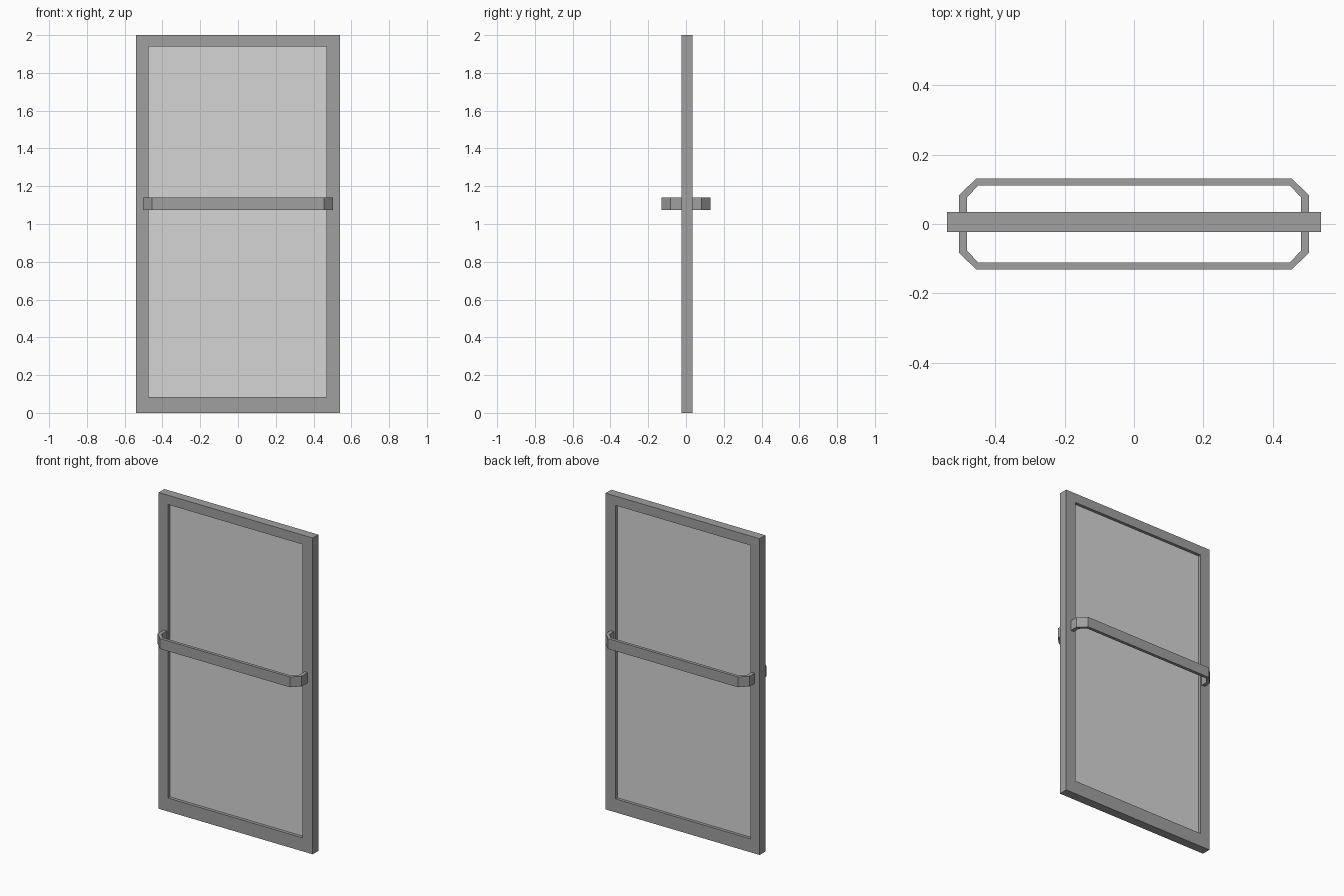
import bpy, bmesh
from mathutils import Vector

if "Cube" in bpy.data.objects:
    bpy.data.objects.remove(bpy.data.objects["Cube"])


def material(name, value):
    m = bpy.data.materials.new(name)
    m.diffuse_color = (value, value, value, 1)
    m.use_nodes = True
    m.node_tree.nodes["Principled BSDF"].inputs["Base Color"].default_value = m.diffuse_color
    return m


frame_grey = material("frame grey", 0.35)
panel_grey = material("panel light grey", 0.665)


def band(name, outer, inner, push, mat, closed):
    """Solid strip between two matching outlines, extruded along push."""
    bm = bmesh.new()
    a = [bm.verts.new(p) for p in outer]
    b = [bm.verts.new(p) for p in inner]
    n = len(a)
    for i in range(n if closed else n - 1):
        j = (i + 1) % n
        bm.faces.new((a[i], a[j], b[j], b[i]))
    new = bmesh.ops.extrude_face_region(bm, geom=bm.faces[:])["geom"]
    verts = [g for g in new if isinstance(g, bmesh.types.BMVert)]
    bmesh.ops.translate(bm, verts=verts, vec=Vector(push))
    bmesh.ops.recalc_face_normals(bm, faces=bm.faces[:])
    me = bpy.data.meshes.new(name)
    bm.to_mesh(me)
    bm.free()
    me.materials.append(mat)
    ob = bpy.data.objects.new(name, me)
    bpy.context.collection.objects.link(ob)
    return ob


def rect(x0, x1, z0, z1, y):
    return [(x0, y, z0), (x1, y, z0), (x1, y, z1), (x0, y, z1)]


# Door frame
Y0, Y1 = -0.023, 0.034
OPENING = (-0.474, 0.468, 0.085, 1.941)
band("door_frame", rect(-0.539, 0.539, 0, 2, Y0), rect(*OPENING, Y0),
     (0, Y1 - Y0, 0), frame_grey, True)

# Recessed panel
x0, x1, z0, z1 = OPENING
bpy.ops.mesh.primitive_cube_add(size=1, location=((x0 + x1) / 2, 0.006, (z0 + z1) / 2))
panel = bpy.context.object
panel.name = "door_panel"
panel.scale = (x1 - x0, 0.018, z1 - z0)
panel.data.materials.append(panel_grey)


# Push bars with chamfered corners, one on each side
def bar_path(x, y, cx, cy, root, s):
    half = [(-x, root), (-x, cy * s), (-cx, y * s)]
    pts = half + [(-px, py) for px, py in reversed(half)]
    return [(px, py, 1.075) for px, py in pts]


for name, s, root in (("front_push_bar", -1, Y0 + 0.002), ("back_push_bar", 1, Y1 - 0.002)):
    band(name, bar_path(0.504, 0.131, 0.455, 0.083, root, s),
         bar_path(0.481, 0.111, 0.449, 0.077, root, s),
         (0, 0, 0.065), frame_grey, False)
